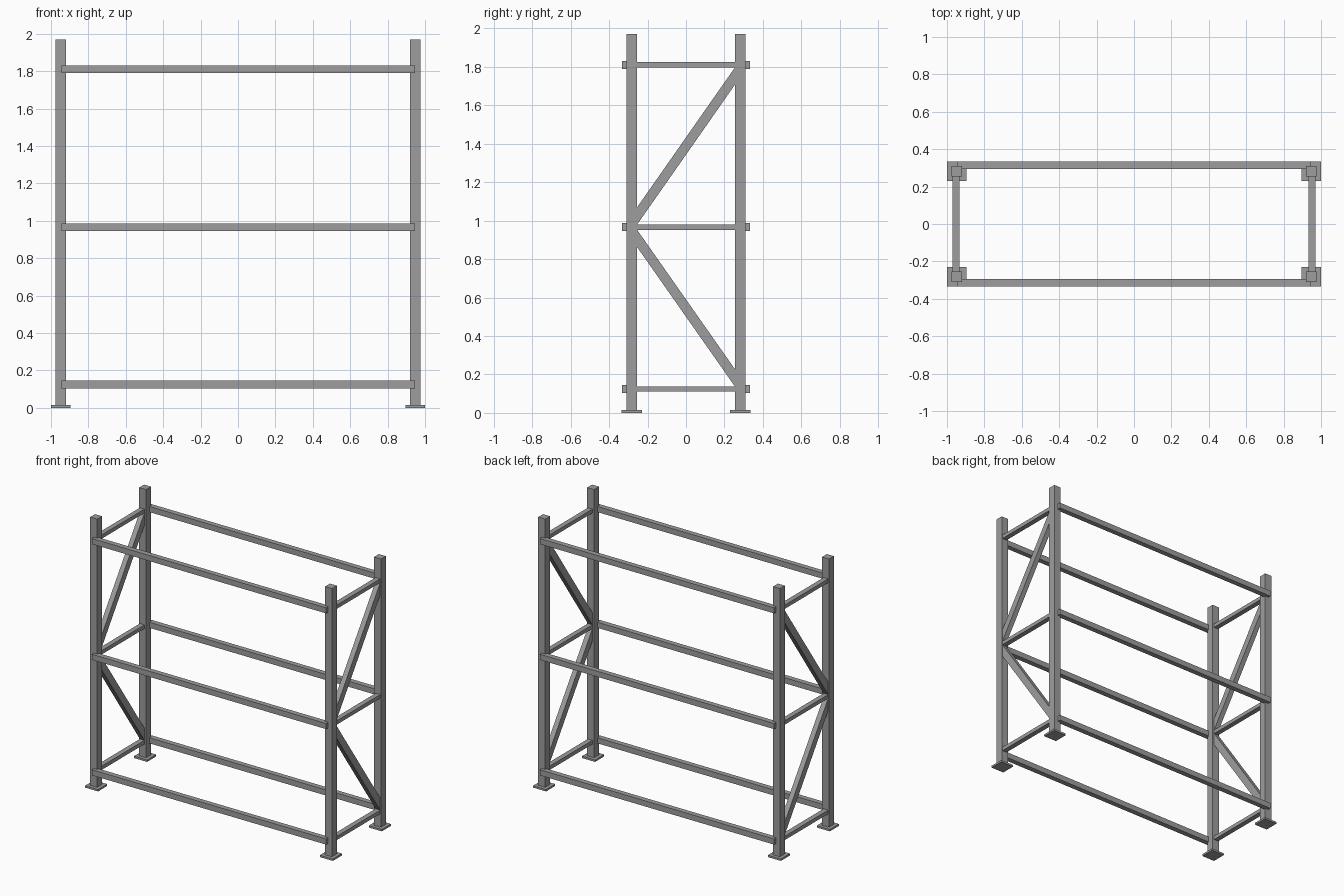
import bpy
import bmesh

cube = bpy.data.objects.get("Cube")
if cube:
    bpy.data.objects.remove(cube, do_unlink=True)

steel = bpy.data.materials.new("grey_steel")
steel.use_nodes = True
GREY = (0.34, 0.34, 0.34, 1)
steel.diffuse_color = GREY
steel.node_tree.nodes["Principled BSDF"].inputs["Base Color"].default_value = GREY


def side_prism(name, profile, x0, x1):
    """Extrude a (y, z) outline along x."""
    bm = bmesh.new()
    face = bm.faces.new([bm.verts.new((x0, y, z)) for y, z in profile])
    out = bmesh.ops.extrude_face_region(bm, geom=[face])
    moved = [v for v in out["geom"] if isinstance(v, bmesh.types.BMVert)]
    bmesh.ops.translate(bm, verts=moved, vec=(x1 - x0, 0, 0))
    bmesh.ops.recalc_face_normals(bm, faces=bm.faces)
    mesh = bpy.data.meshes.new(name)
    bm.to_mesh(mesh)
    bm.free()
    mesh.materials.append(steel)
    obj = bpy.data.objects.new(name, mesh)
    bpy.context.collection.objects.link(obj)


def box(name, x, y, z):
    """Box from (min, max) ranges."""
    side_prism(name, [(y[0], z[0]), (y[1], z[0]), (y[1], z[1]), (y[0], z[1])], *x)


def around(centre, size):
    return (centre - size / 2, centre + size / 2)


POST_X, POST_Y, POST = 0.947, 0.282, 0.056
HEIGHT, PAD = 1.97, 0.014
INNER = POST_Y - POST / 2
LEVELS = {"lower": 0.124, "middle": 0.966, "upper": 1.81}
BEAM, RAIL, BRACE = 0.041, 0.028, 0.09

for side, sx in (("left", 1), ("right", -1)):
    # Posts and foot plates
    for end, sy in (("front", -1), ("back", 1)):
        x, y = sx * POST_X, sy * POST_Y
        box(f"{end}_{side}_post", around(x, POST), around(y, POST), (PAD, HEIGHT))
        box(f"{end}_{side}_foot_plate", around(x, 0.105), around(y, 0.105), (0, PAD))

    # Cross rails of the end frame
    rail_x = around(sx * 0.951, 0.037)
    for level, z in LEVELS.items():
        box(f"{side}_{level}_rail", rail_x, (-INNER, INNER), around(z, RAIL))

    # Diagonal braces, cut vertically where they meet the posts
    low = LEVELS["lower"] + RAIL / 2
    mid_under = LEVELS["middle"] - RAIL / 2
    mid_over = LEVELS["middle"] + RAIL / 2
    top = LEVELS["upper"] - RAIL / 2
    side_prism(f"{side}_lower_brace",
               [(-INNER, mid_under - BRACE), (INNER, low),
                (INNER, low + BRACE), (-INNER, mid_under)], *rail_x)
    side_prism(f"{side}_upper_brace",
               [(-INNER, mid_over), (INNER, top - BRACE),
                (INNER, top), (-INNER, mid_over + BRACE)], *rail_x)

# Long shelf beams on the front and back
for end, sy in (("front", -1), ("back", 1)):
    for level, z in LEVELS.items():
        box(f"{end}_{level}_beam", (-0.945, 0.945), around(sy * 0.314, 0.038),
            around(z, BEAM))
